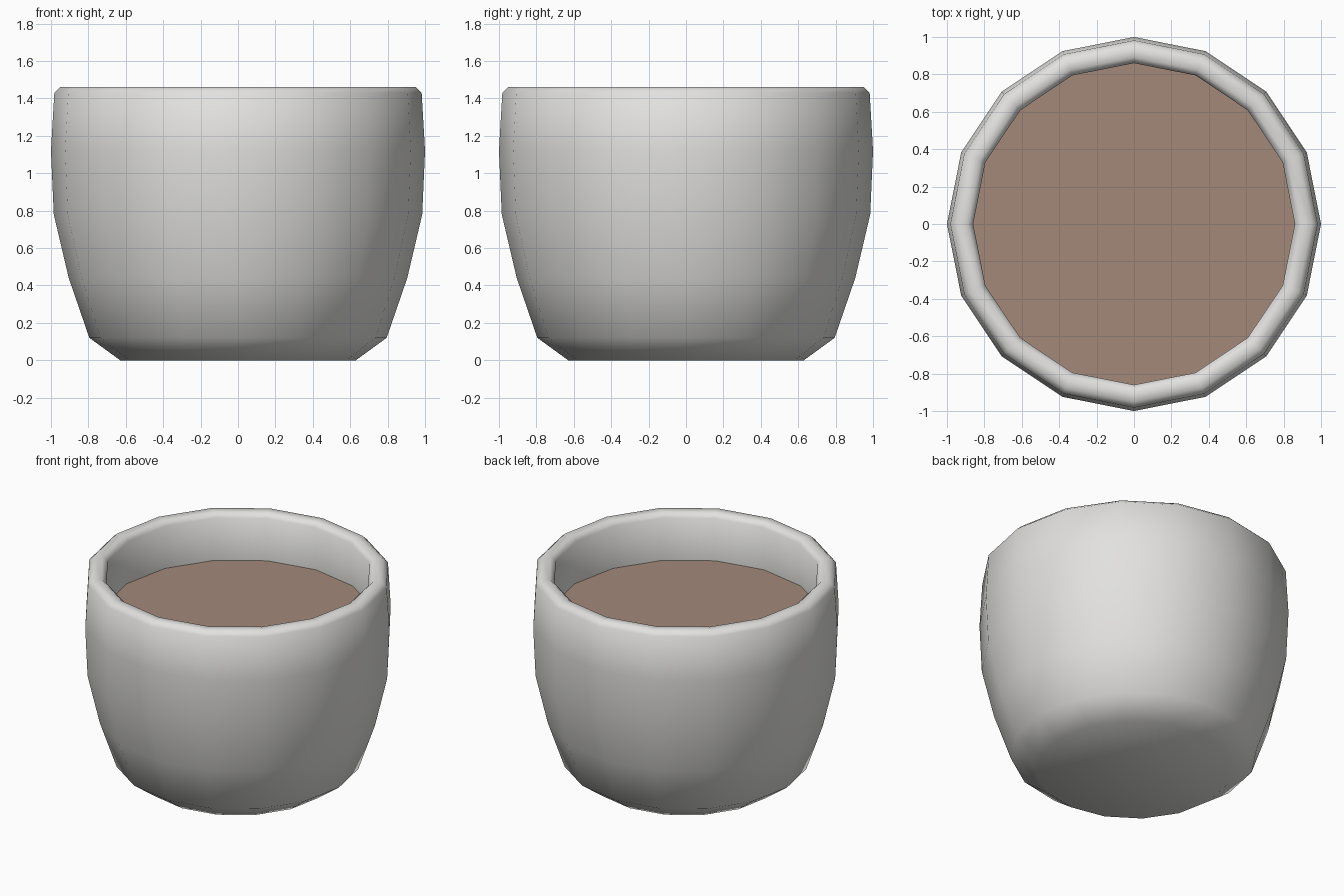
import bpy, bmesh, math

if "Cube" in bpy.data.objects:
    bpy.data.objects.remove(bpy.data.objects["Cube"])

SIDES = 16


def material(name, rgb):
    m = bpy.data.materials.new(name)
    m.diffuse_color = (*rgb, 1.0)
    m.use_nodes = True
    m.node_tree.nodes["Principled BSDF"].inputs["Base Color"].default_value = m.diffuse_color
    return m


def lathe(name, profile, mat, cap_start=True, cap_end=True):
    """Revolve (radius, z) points around z, capping the end rings."""
    bm = bmesh.new()
    rings = []
    for r, z in profile:
        rings.append([bm.verts.new((r * math.cos(2 * math.pi * i / SIDES),
                                    r * math.sin(2 * math.pi * i / SIDES), z))
                      for i in range(SIDES)])
    for a, b in zip(rings, rings[1:]):
        for i in range(SIDES):
            j = (i + 1) % SIDES
            bm.faces.new((a[i], a[j], b[j], b[i]))
    if cap_start:
        bm.faces.new(rings[0][::-1])
    if cap_end:
        bm.faces.new(rings[-1])
    for f in bm.faces:
        f.smooth = True
    me = bpy.data.meshes.new(name)
    bm.to_mesh(me)
    bm.free()
    me.materials.append(mat)
    ob = bpy.data.objects.new(name, me)
    bpy.context.collection.objects.link(ob)
    return ob


glaze = material("pale_grey_ceramic", (0.76, 0.755, 0.74))
earth = material("brown_soil", (0.36, 0.25, 0.19))

# Pot: outer wall, rounded rim, inner wall and inner floor
lathe("pot", [(0.63, 0), (0.795, 0.12), (0.905, 0.44), (0.985, 0.78),
              (1.0, 1.12), (0.982, 1.43), (0.95, 1.46),
              (0.892, 1.46), (0.86, 1.43), (0.878, 1.12),
              (0.865, 0.80), (0.79, 0.48), (0.69, 0.18)], glaze)

# Soil: flat disc inside the pot
lathe("soil", [(0.872, 1.09), (0.878, 1.12)], earth, cap_start=False)
for p in bpy.data.objects["soil"].data.polygons:
    p.use_smooth = False
